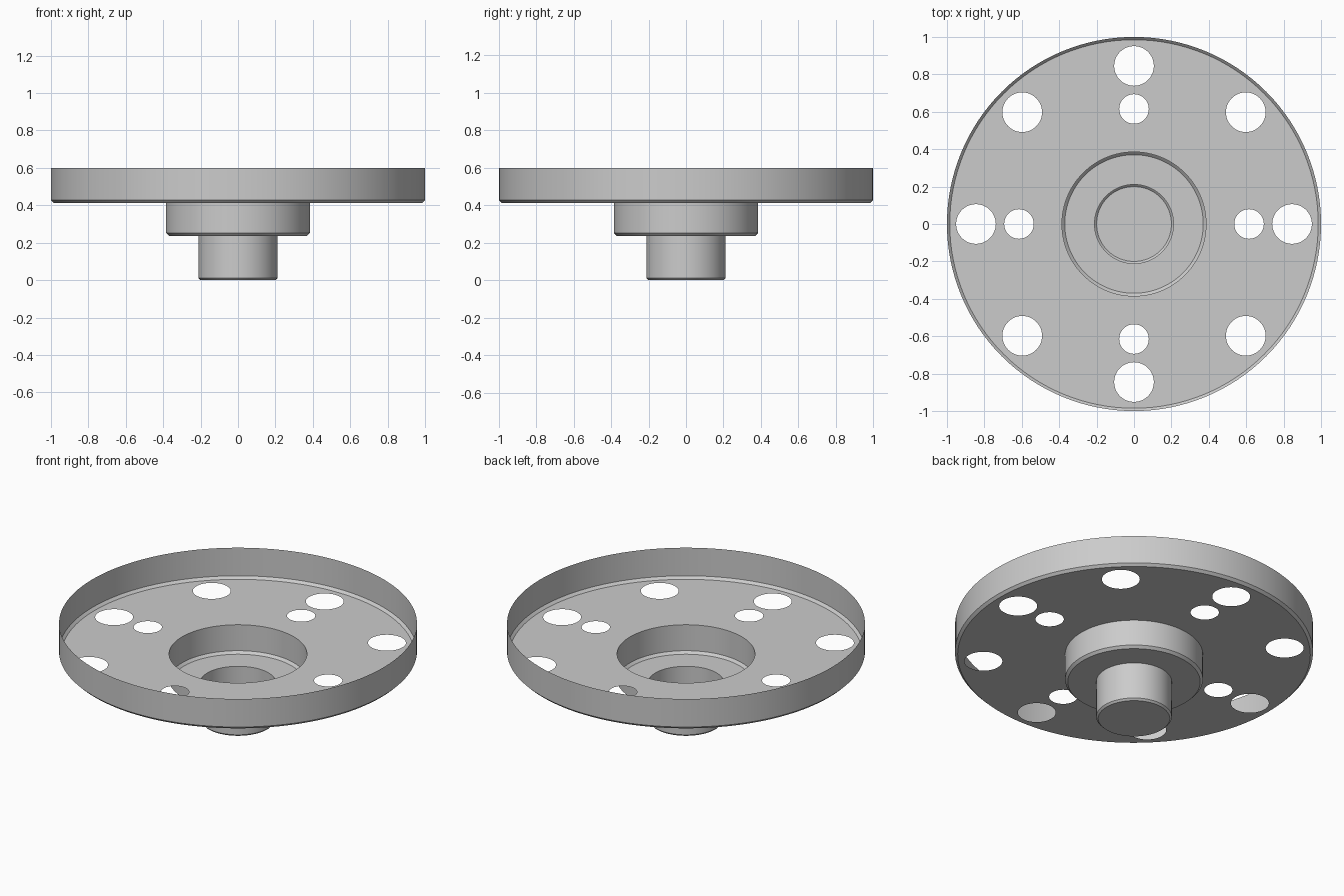
import bpy
import bmesh
from math import cos, sin, tau

cube = bpy.data.objects.get("Cube")
if cube:
    bpy.data.objects.remove(cube, do_unlink=True)

SEGMENTS = 128
HOLE_SEGMENTS = 64

grey = bpy.data.materials.new("plain_grey")
grey.use_nodes = True
grey.diffuse_color = (0.6, 0.6, 0.6, 1)
grey.node_tree.nodes["Principled BSDF"].inputs["Base Color"].default_value = (0.6, 0.6, 0.6, 1)


def ring(bm, radius, z, count=SEGMENTS, cx=0.0, cy=0.0):
    return [bm.verts.new((cx + radius * cos(tau * i / count),
                          cy + radius * sin(tau * i / count), z))
            for i in range(count)]


def finish(bm, name):
    mesh = bpy.data.meshes.new(name)
    bm.to_mesh(mesh)
    bm.free()
    mesh.materials.append(grey)
    obj = bpy.data.objects.new(name, mesh)
    bpy.context.collection.objects.link(obj)
    bpy.ops.object.select_all(action="DESELECT")
    obj.select_set(True)
    bpy.context.view_layer.objects.active = obj
    bpy.ops.object.shade_smooth_by_angle(angle=0.5)
    return obj


def lathe(name, profile, closed=False):
    """Turn a thin open (radius, z) profile, listed from the top down."""
    bm = bmesh.new()
    rings = [ring(bm, r, z) for r, z in profile]
    for upper, lower in zip(rings, rings[1:]):
        for i in range(SEGMENTS):
            j = (i + 1) % SEGMENTS
            bm.faces.new((upper[i], lower[i], lower[j], upper[j]))
    if closed:
        bm.faces.new(rings[-1][::-1])
    return finish(bm, name)


# Levels and radii of the stepped thin shell
TOP, PLATE, HUB, BASE = 0.6, 0.412, 0.237, 0.0
RIM_R, PLATE_R, HUB_R, PILOT_R = 1.0, 0.985, 0.385, 0.211

# Outer wall with chamfered lower edge
lathe("outer_rim", [(RIM_R, TOP), (RIM_R, PLATE + 0.015), (PLATE_R, PLATE)])

# Central recess with chamfer and ring-shaped floor
lathe("hub_cup", [(HUB_R, PLATE), (HUB_R, HUB + 0.015),
                  (HUB_R - 0.015, HUB), (PILOT_R, HUB)])

# Closed pilot at the bottom
lathe("pilot_cup", [(PILOT_R, HUB), (PILOT_R, BASE + 0.011),
                    (PILOT_R - 0.011, BASE)], closed=True)

# Flat plate pierced by eight large and four small holes
bm = bmesh.new()
loops = [ring(bm, PLATE_R, PLATE), ring(bm, HUB_R, PLATE)]
for count, distance, radius in ((8, 0.845, 0.106), (4, 0.615, 0.079)):
    for k in range(count):
        a = tau * k / count
        loops.append(ring(bm, radius, PLATE, HOLE_SEGMENTS,
                          distance * cos(a), distance * sin(a)))
edges = [bm.edges.new((loop[i - 1], loop[i]))
         for loop in loops for i in range(len(loop))]
bmesh.ops.triangle_fill(bm, use_beauty=True, use_dissolve=False,
                        edges=edges, normal=(0, 0, -1))
for face in bm.faces:
    face.normal_update()
    if face.normal.z > 0:
        face.normal_flip()
finish(bm, "drilled_plate")
